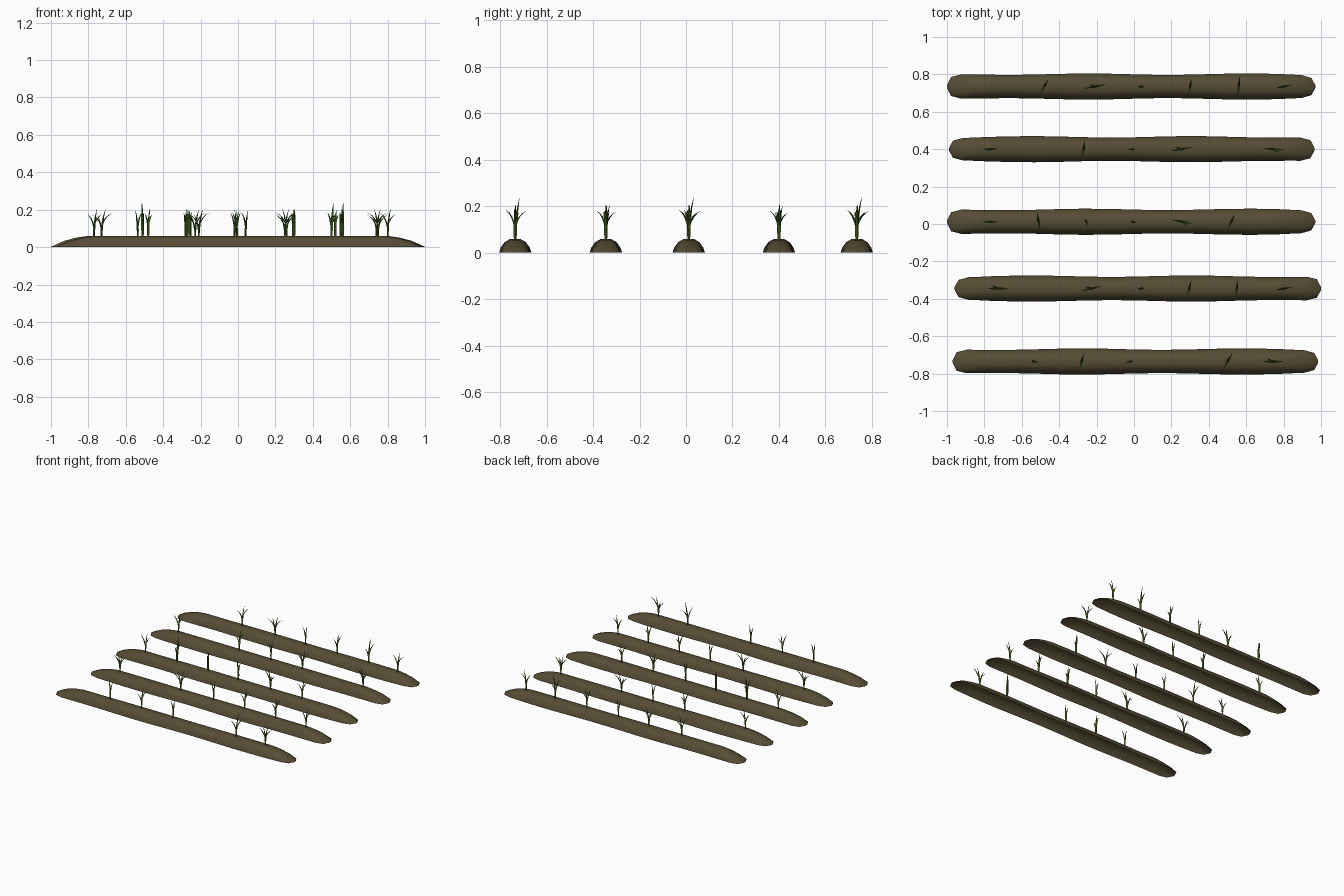
import bpy, bmesh
from math import sin, cos, pi, radians
from mathutils import Vector

cube = bpy.data.objects.get("Cube")
if cube:
    bpy.data.objects.remove(cube, do_unlink=True)


def material(name, rgb):
    m = bpy.data.materials.new(name)
    m.use_nodes = True
    m.diffuse_color = (*rgb, 1)
    m.node_tree.nodes["Principled BSDF"].inputs["Base Color"].default_value = (*rgb, 1)
    return m


SOIL = material("brown soil", (0.092, 0.073, 0.034))
GREEN = material("leaf green", (0.068, 0.13, 0.014))


def finish(name, bm, mat, angle):
    bmesh.ops.recalc_face_normals(bm, faces=bm.faces)
    mesh = bpy.data.meshes.new(name)
    bm.to_mesh(mesh)
    bm.free()
    mesh.materials.append(mat)
    ob = bpy.data.objects.new(name, mesh)
    bpy.context.collection.objects.link(ob)
    bpy.ops.object.select_all(action="DESELECT")
    ob.select_set(True)
    bpy.context.view_layer.objects.active = ob
    bpy.ops.object.shade_smooth_by_angle(angle=radians(angle))


def loft(bm, rings, closed):
    """Bridge a list of equally long point rings with quads."""
    rows = [[bm.verts.new(p) for p in ring] for ring in rings]
    n = len(rows[0])
    for a, b in zip(rows, rows[1:]):
        for i in range(n if closed else n - 1):
            j = (i + 1) % n
            bm.faces.new((a[i], a[j], b[j], b[i]))


# Soil ridge: domed section, tapered ends, open underneath
DOME = [(-1, 0), (-0.9, 0.35), (-0.66, 0.74), (-0.3, 0.98),
        (0.3, 0.98), (0.66, 0.74), (0.9, 0.35), (1, 0)]
TAPER = [(0, 0.1, 0.02), (0.022, 0.74, 0.2), (0.075, 0.96, 0.58),
         (0.14, 0.98, 0.86), (0.2, 1, 1)]


def ridge(name, x0, x1, y, narrow):
    stations = [(x0 + d, w, h) for d, w, h in TAPER]
    span = x1 - x0 - 0.4
    stations += [(x0 + 0.2 + span * i / 12, 1, 1) for i in range(1, 12)]
    stations += [(x1 - d, w, h) for d, w, h in reversed(TAPER)]
    rings = []
    for x, w, h in stations:
        half = w * (0.066 - 0.004 * cos((x - narrow) * 2 * pi / 0.85))
        rings.append([(x, y + half * u, 0.061 * h * v) for u, v in DOME])
    bm = bmesh.new()
    loft(bm, rings, False)
    finish(name, bm, SOIL, 50)


def blade(bm, base, heading, reach, height, width, arch):
    """Tapered leaf with a thin diamond section; arch bends it outwards."""
    out = Vector((cos(heading), sin(heading), 0))
    side = Vector((-out.y, out.x, 0))
    rings = []
    for t, w in ((0, 0.7), (0.25, 1), (0.5, 0.85), (0.75, 0.5), (1, 0.06)):
        c = Vector(base) + out * reach * t ** (2 - arch)
        c.z += height * ((1 + arch) * t - arch * t * t)
        a, b = side * width * w / 2, out * width * w * 0.35
        rings.append([c + a, c + b, c - a, c - b])
    loft(bm, rings, True)


# Sprout kinds: stem height, lean, then (start height, turn, reach, rise) leaves
KINDS = {
    "bushy": (0.15, 0.022, [(0.05, 0, 0.062, 0.08), (0.05, pi, 0.055, 0.07),
                            (0.02, 2.6, 0.03, 0.10)]),
    "small": (0.145, 0.014, [(0.05, pi, 0.022, 0.08)]),
    "leafy": (0.15, 0.016, [(0.055, 0, 0.045, 0.065), (0.045, pi, 0.04, 0.08)]),
    "tall": (0.185, 0.022, [(0.05, 0, 0.055, 0.075), (0.04, pi, 0.045, 0.09)]),
}


def sprout(name, x, y, kind, heading):
    stem, lean, leaves = KINDS[kind]
    bm = bmesh.new()
    blade(bm, (x, y, 0.055), heading, lean, stem, 0.016, 0.1)
    for z, turn, reach, rise in leaves:
        blade(bm, (x, y, 0.055 + z), heading + turn, reach, rise, 0.011, 0.65)
    finish(name, bm, GREEN, 40)


# Each row: left end, right end, y, narrow spot, sprouts (x, kind, heading in degrees)
ROWS = [
    (-1.0, 0.97, 0.735, 0.18, [
        (-0.48, "leafy", 60), (-0.21, "bushy", 10), (0.04, "small", 0),
        (0.30, "leafy", 80), (0.56, "tall", 85), (0.80, "leafy", 12)]),
    (-0.99, 0.965, 0.40, -0.12, [
        (-0.77, "leafy", 5), (-0.27, "leafy", 80), (-0.01, "small", 5),
        (0.25, "bushy", 10), (0.75, "bushy", 175)]),
    (-1.0, 0.97, 0.012, 0.18, [
        (-0.77, "leafy", 0), (-0.51, "tall", 100), (-0.255, "small", 110),
        (-0.005, "small", 160), (0.26, "bushy", 170), (0.52, "leafy", 65)]),
    (-0.96, 1.0, -0.345, -0.12, [
        (-0.73, "bushy", 0), (-0.23, "bushy", 12), (0.04, "small", 5),
        (0.295, "leafy", 75), (0.55, "leafy", 82), (0.80, "leafy", 10)]),
    (-0.97, 0.985, -0.735, 0.15, [
        (-0.535, "small", 170), (-0.28, "leafy", 75), (-0.02, "small", 10),
        (0.50, "tall", 60), (0.74, "bushy", 0)]),
]

for r, (x0, x1, y, narrow, plants) in enumerate(ROWS, 1):
    ridge(f"soil_ridge_{r}", x0, x1, y, narrow)
    for p, (x, kind, deg) in enumerate(plants, 1):
        sprout(f"sprout_{r}_{p}", x, y, kind, radians(deg))
